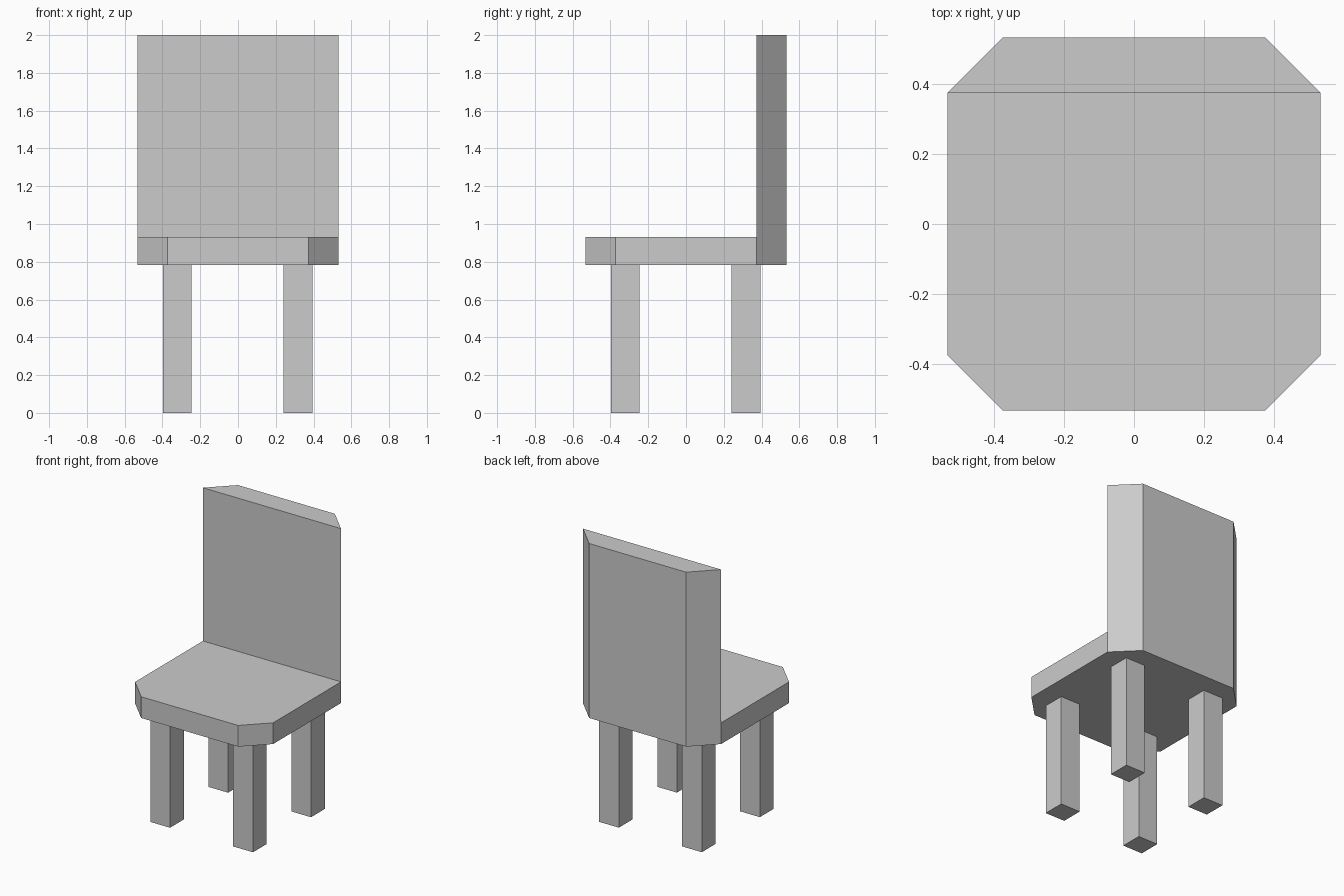
import bpy
import bmesh

if "Cube" in bpy.data.objects:
    bpy.data.objects.remove(bpy.data.objects["Cube"])

H, C = 0.533, 0.374            # seat half-width, chamfer start
SEAT_Z, SEAT_TOP, TOP = 0.783, 0.931, 2.0
LEG = 0.152


def finish(bm, name):
    bmesh.ops.recalc_face_normals(bm, faces=bm.faces)
    mesh = bpy.data.meshes.new(name)
    bm.to_mesh(mesh)
    bm.free()
    obj = bpy.data.objects.new(name, mesh)
    bpy.context.collection.objects.link(obj)
    return obj


def raise_faces(bm, faces, height):
    geom = bmesh.ops.extrude_face_region(bm, geom=faces)["geom"]
    verts = [g for g in geom if isinstance(g, bmesh.types.BMVert)]
    bmesh.ops.translate(bm, verts=verts, vec=(0, 0, height))
    return [g for g in geom if isinstance(g, bmesh.types.BMFace)]


# Seat and backrest: chamfered square slab whose rear strip rises to the top
bm = bmesh.new()
outline = [(-H, C), (-H, -C), (-C, -H), (C, -H), (H, -C), (H, C), (C, H), (-C, H)]
v = [bm.verts.new((x, y, SEAT_Z)) for x, y in outline]
seat = bm.faces.new(v[:6])
rear = bm.faces.new([v[0], v[5], v[6], v[7]])
tops = raise_faces(bm, [seat, rear], SEAT_TOP - SEAT_Z)
rear_top = max(tops, key=lambda f: f.calc_center_median().y)
raise_faces(bm, [rear_top], TOP - SEAT_TOP)
# Merge coplanar panels
bmesh.ops.recalc_face_normals(bm, faces=bm.faces)
bmesh.ops.dissolve_limit(bm, angle_limit=0.01, verts=bm.verts, edges=bm.edges)
finish(bm, "seat_and_backrest")

# Four square legs
for row, y in (("front", -0.322), ("back", 0.318)):
    for side, x in (("left", -0.322), ("right", 0.318)):
        bm = bmesh.new()
        bmesh.ops.create_cube(bm, size=1)
        bmesh.ops.scale(bm, vec=(LEG, LEG, SEAT_Z), verts=bm.verts)
        bmesh.ops.translate(bm, vec=(x, y, SEAT_Z / 2), verts=bm.verts)
        finish(bm, f"{row}_{side}_leg")
